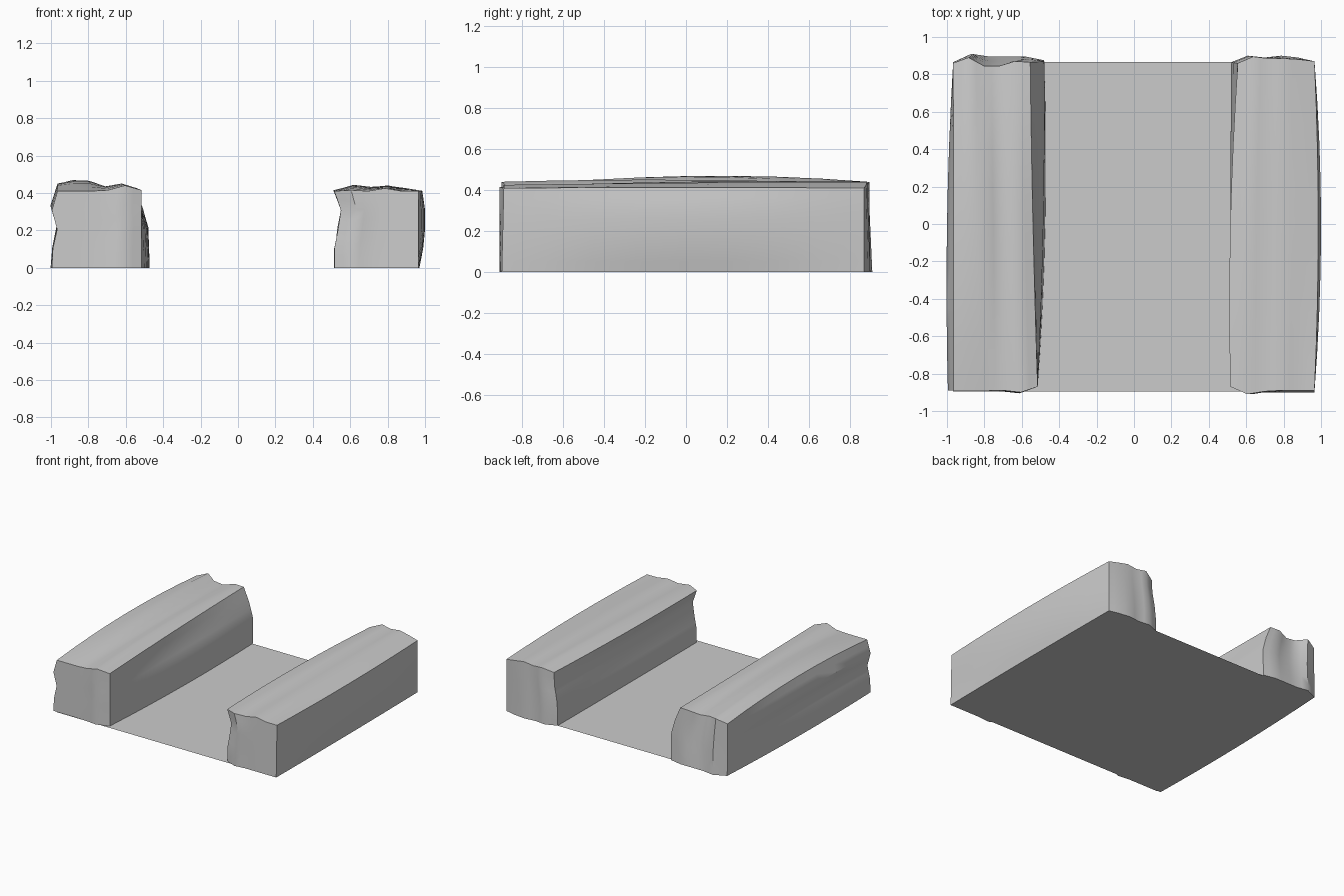
import bpy, bmesh

if "Cube" in bpy.data.objects:
    bpy.data.objects.remove(bpy.data.objects["Cube"])


def sample(row, t):
    # piecewise-linear lookup in an evenly spaced row, t in 0..1
    f = t * (len(row) - 1)
    i = min(int(f), len(row) - 2)
    return row[i] + (row[i + 1] - row[i]) * (f - i)


def surface(rows, s, v):
    # quadratic blend of the front, middle and back rows along the wall
    a, b, c = (sample(r, s) for r in rows)
    return a * (2*v - 1) * (v - 1) + b * 4*v * (1 - v) + c * v * (2*v - 1)


def wall(name, x_left, x_right, top, front, back):
    NU, NV, NW = 10, 8, 8
    bm = bmesh.new()
    cache = {}

    def vert(i, j, k):
        if (i, j, k) not in cache:
            u, v, w = i / NU, j / NV, k / NW
            x0, x1 = surface(x_left, w, v), surface(x_right, w, v)
            y0, y1 = [sample(e[0], u) * (1 - w) + sample(e[1], u) * w for e in (front, back)]
            cache[i, j, k] = bm.verts.new((x0 + (x1 - x0) * u, y0 + (y1 - y0) * v,
                                           surface(top, u, v) * w))
        return cache[i, j, k]

    def side(na, nb, place):
        for a in range(na):
            for b in range(nb):
                bm.faces.new([vert(*place(a + p, b + q)) for p, q in ((0, 0), (1, 0), (1, 1), (0, 1))])

    for end in (0, 1):
        side(NV, NW, lambda a, b: (end * NU, a, b))
        side(NU, NW, lambda a, b: (a, end * NV, b))
        side(NU, NV, lambda a, b: (a, b, end * NW))
    bmesh.ops.recalc_face_normals(bm, faces=bm.faces)
    finish(name, bm)


def finish(name, bm):
    mesh = bpy.data.meshes.new(name)
    bm.to_mesh(mesh)
    bm.free()
    obj = bpy.data.objects.new(name, mesh)
    bpy.context.collection.objects.link(obj)
    bpy.ops.object.select_all(action='DESELECT')
    obj.select_set(True)
    bpy.context.view_layer.objects.active = obj
    bpy.ops.object.shade_smooth_by_angle(angle=0.6)


# left wall
wall("left_wall",
     x_left=[[-.995, -.99, -.967, -.995, -.965], [-1, -.99, -.97, -1, -.965], [-.967] * 5],
     x_right=[[-.515] * 5, [-.475, -.48, -.485, -.52, -.54], [-.48, -.48, -.48, -.51, -.555]],
     top=[[.41, .41, .41, .415, .44, .415],
          [.45, .468, .465, .435, .45, .425],
          [.41, .44, .42, .41, .43, .43]],
     front=[[-.89, -.89, -.89, -.895, -.905, -.87], [-.89, -.89, -.89, -.89, -.9, -.87]],
     back=[[.865, .91, .895, .895, .895, .875], [.86, .89, .845, .845, .87, .865]])

# right wall
wall("right_wall",
     x_left=[[.515, .515, .535, .55, .515], [.515, .515, .535, .55, .515], [.52, .52, .53, .55, .555]],
     x_right=[[.965] * 5, [.97, .99, 1, 1, .985], [.965] * 5],
     top=[[.41, .415, .41, .425, .41, .41],
          [.415, .44, .43, .435, .425, .412],
          [.41, .44, .43, .44, .425, .41]],
     front=[[-.87, -.91, -.9, -.9, -.9, -.9], [-.87, -.91, -.895, -.89, -.89, -.89]],
     back=[[.865, .9, .89, .9, .89, .87], [.86, .895, .885, .885, .88, .87]])

# floor
floor = bmesh.new()
floor.faces.new([floor.verts.new((x, y, 0)) for x, y in
                 ((-.967, -.895), (.965, -.895), (.965, .865), (-.967, .865))])
finish("floor", floor)
